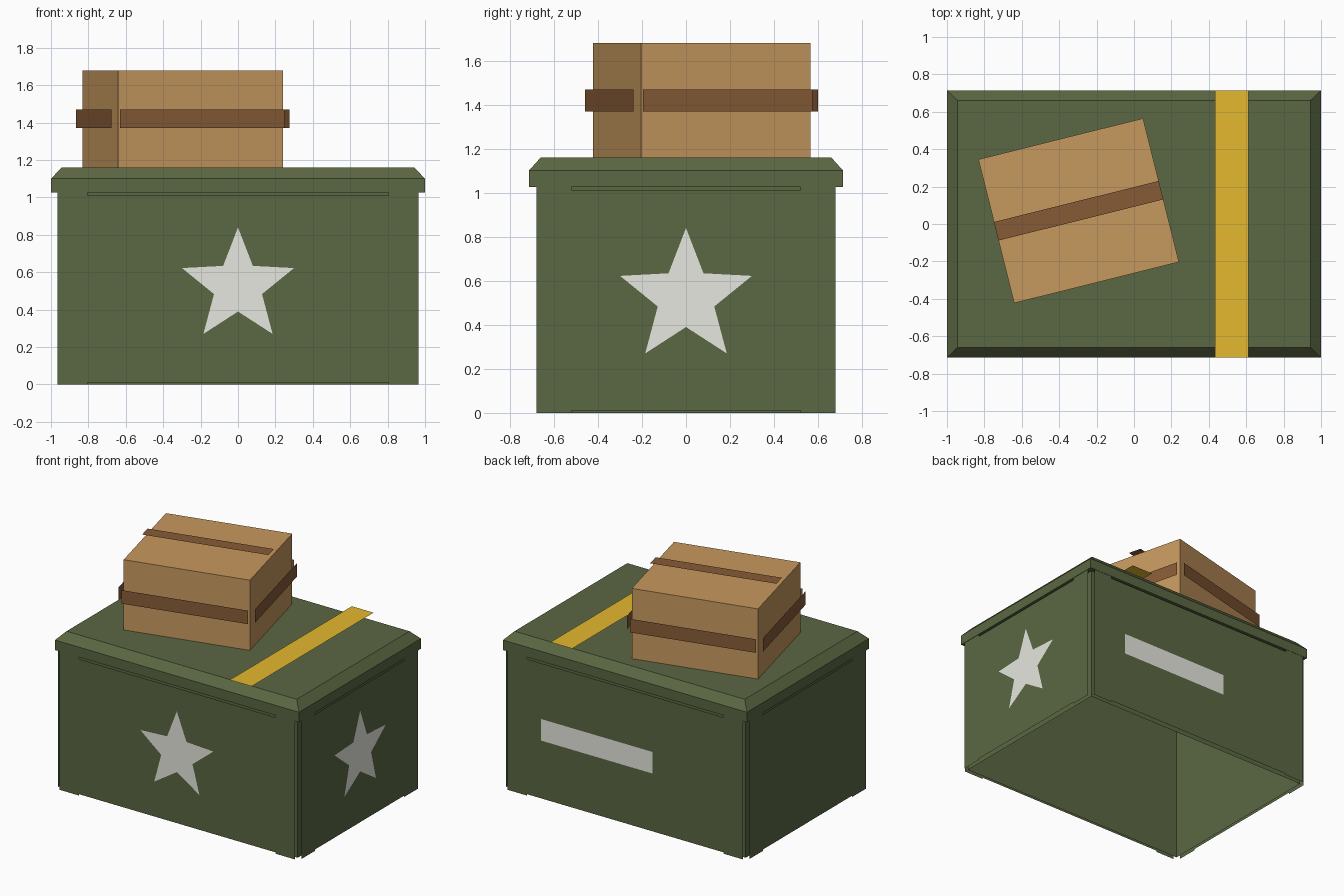
import bpy, bmesh, math
from mathutils import Matrix, Vector

cube = bpy.data.objects.get("Cube")
if cube:
    bpy.data.objects.remove(cube, do_unlink=True)


def material(name, r, g, b):
    lin = [((c / 255 + 0.055) / 1.055) ** 2.4 for c in (r, g, b)] + [1]
    m = bpy.data.materials.new(name)
    m.use_nodes = True
    m.diffuse_color = lin
    bsdf = m.node_tree.nodes["Principled BSDF"]
    bsdf.inputs["Base Color"].default_value = lin
    bsdf.inputs["Roughness"].default_value = 0.9
    return m


GREEN = material("olive green", 91, 103, 66)
CARD = material("cardboard tan", 198, 152, 94)
TAPE = material("strap brown", 135, 91, 55)
YELLOW = material("yellow paint", 228, 184, 46)
WHITE = material("off white paint", 231, 231, 224)


def finish(name, bm, mat, matrix=Matrix()):
    me = bpy.data.meshes.new(name)
    bm.to_mesh(me)
    bm.free()
    me.materials.append(mat)
    ob = bpy.data.objects.new(name, me)
    ob.matrix_world = matrix
    bpy.context.collection.objects.link(ob)
    return ob


def rect_loft(name, rings, mat, matrix=Matrix(), caps=True):
    """Stack rectangles given as (half x, half y, z)."""
    bm = bmesh.new()
    loops = [[bm.verts.new((sx * hx, sy * hy, z))
              for sx, sy in ((-1, -1), (1, -1), (1, 1), (-1, 1))]
             for hx, hy, z in rings]
    for low, high in zip(loops, loops[1:]):
        for i in range(4):
            j = (i + 1) % 4
            bm.faces.new((low[i], low[j], high[j], high[i]))
    if caps:
        bm.faces.new(loops[0][::-1])
        bm.faces.new(loops[-1])
    return finish(name, bm, mat, matrix)


def plate(name, points, mat, matrix):
    """Flat shape drawn in local x/z, facing local -y."""
    bm = bmesh.new()
    bm.faces.new([bm.verts.new((x, 0, z)) for x, z in points])
    return finish(name, bm, mat, matrix)


def rect(x0, x1, z0, z1):
    return [(x0, z0), (x1, z0), (x1, z1), (x0, z1)]


def side(quarter, distance):
    """Frame of one of four sides, counted from the front."""
    return (Matrix.Rotation(quarter * math.pi / 2, 4, 'Z')
            @ Matrix.Translation((0, -distance, 0)))


# Crate: open-bottomed inner shell
HX, HY, GAP = 0.965, 0.68, 0.032
rect_loft("crate_shell", [(HX, HY, 0), (HX, HY, 1.03)], GREEN, caps=False)


# Crate: outer wall sheets, notched above and below a loose centre panel
def wall(name, half, quarter, distance):
    bm = bmesh.new()
    inner = half - 0.16
    xs = (-half, -inner, inner, half)
    zs = (0, 0.01, 0.175, 0.855, 1.01, 1.026)
    grid = [[bm.verts.new((x, 0, z)) for x in xs] for z in zs]
    for r in range(len(zs) - 1):
        for c in range(len(xs) - 1):
            if c == 1 and r in (0, 4):
                continue
            bm.faces.new((grid[r][c], grid[r][c + 1],
                          grid[r + 1][c + 1], grid[r + 1][c]))
    centre = Vector((0, 0, 0.515))
    panel = min(bm.faces, key=lambda f: (f.calc_center_median() - centre).length)
    bmesh.ops.split_edges(bm, edges=panel.edges[:])
    return finish(name, bm, GREEN, side(quarter, distance + GAP))


for k, label in enumerate(("front", "left", "back", "right")):
    half, dist = (HY, HX) if k % 2 else (HX, HY)
    wall(label + "_wall", half, k, dist)

# Painted markings on the walls
PAINT = GAP + 0.004
star = []
for i in range(10):
    a = math.pi / 2 + i * math.pi / 5
    radius = 0.135 if i % 2 else 0.315
    star.append((radius * math.cos(a), 0.525 + radius * math.sin(a)))
plate("front_star", star, WHITE, side(0, HY + PAINT))
plate("left_star", star, WHITE, side(1, HX + PAINT))
plate("back_label", rect(-0.685, 0.225, 0.44, 0.60), WHITE, side(2, HY + PAINT))

# Lid with sloped edge, and the stripe across it
rect_loft("lid", [(1, 0.714, 1.026), (1, 0.714, 1.10), (0.943, 0.66, 1.16)], GREEN)
LAY_FLAT = Matrix.Rotation(-math.pi / 2, 4, 'X')
plate("lid_stripe", rect(0.433, 0.611, -0.714, 0.714), YELLOW,
      Matrix.Translation((0, 0, 1.188)) @ LAY_FLAT)

# Turned parcel on the lid
PX, PY, BASE, TOP, LIFT = 0.454, 0.396, 1.16, 1.68, 0.036
spot = Matrix.Translation((-0.296, 0.071, 0)) @ Matrix.Rotation(math.radians(14), 4, 'Z')
rect_loft("parcel", [(PX, PY, BASE), (PX, PY, TOP)], CARD, spot)

# Parcel straps, standing slightly off each face
for k, label in enumerate(("front", "left", "back", "right")):
    half, dist = (PY, PX) if k % 2 else (PX, PY)
    plate(label + "_strap", rect(-half, half, 1.37, 1.47), TAPE,
          spot @ side(k, dist + LIFT))
plate("top_strap", rect(-PX, PX, -0.051, 0.051), TAPE,
      spot @ Matrix.Translation((0, 0, TOP + LIFT)) @ LAY_FLAT)
